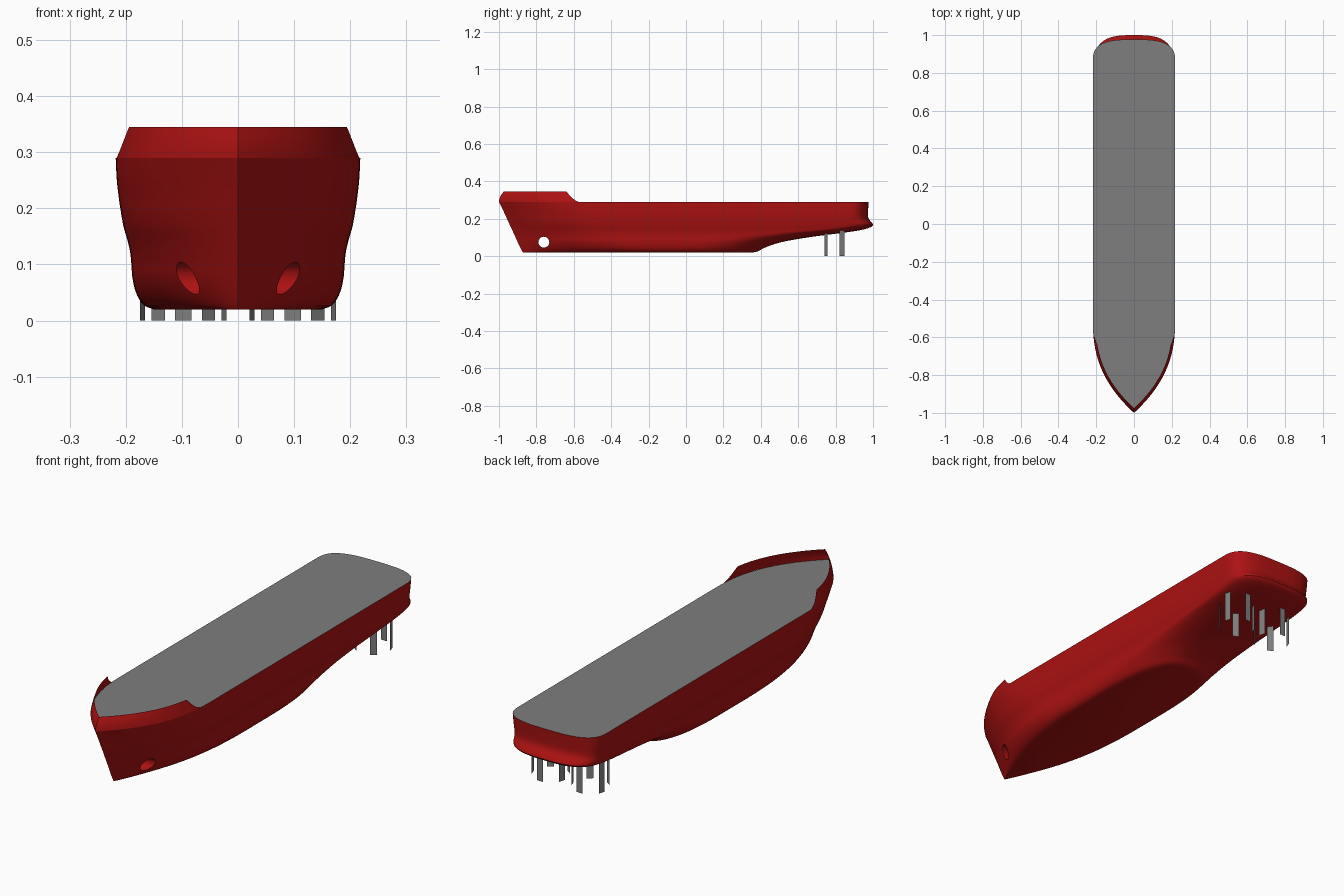
import bpy, bmesh, math
from mathutils import Vector

if "Cube" in bpy.data.objects:
    bpy.data.objects.remove(bpy.data.objects["Cube"])


def material(name, rgb):
    m = bpy.data.materials.new(name)
    m.diffuse_color = (*rgb, 1)
    m.use_nodes = True
    m.node_tree.nodes["Principled BSDF"].inputs["Base Color"].default_value = m.diffuse_color
    return m


RED = material("hull_red", (0.42, 0.006, 0.006))
GREY = material("deck_grey", (0.21, 0.21, 0.21))

# Waterlines: height, stem y, stern y, half width, bow taper length, stern corner length
LINES = [
    (.020, -.872, .360, .150, .75, .45),
    (.026, -.876, .385, .166, .72, .46),
    (.045, -.886, .420, .180, .66, .46),
    (.075, -.900, .510, .188, .60, .45),
    (.100, -.911, .650, .190, .58, .45),
    (.120, -.920, .800, .192, .56, .40),
    (.135, -.927, .910, .195, .55, .30),
    (.150, -.934, .975, .199, .54, .20),
    (.167, -.942, 1.00, .204, .53, .15),
    (.195, -.955, .980, .209, .52, .13),
    (.215, -.964, .973, .212, .52, .12),
    (.250, -.980, .974, .216, .51, .12),
    (.290, -1.00, .977, .218, .50, .12),
]


def resample(rows, n):
    """Smoothly insert n waterlines per gap."""
    out = []
    for i in range(len(rows) - 1):
        a, b = Vector(rows[i]), Vector(rows[i + 1])
        p = Vector(rows[max(i - 1, 0)])
        q = Vector(rows[min(i + 2, len(rows) - 1)])
        h = b[0] - a[0]
        ma = (b - p) * (h / (b[0] - p[0]))
        mb = (q - a) * (h / (q[0] - a[0]))
        for k in range(n):
            t = k / n
            v = (a * (2*t**3 - 3*t*t + 1) + ma * (t**3 - 2*t*t + t)
                 + b * (3*t*t - 2*t**3) + mb * (t**3 - t*t))
            v[0] = a[0] + h * t
            out.append(tuple(v))
    out.append(rows[-1])
    return out


def half_outline(z, bow, stern, w, lb, ls):
    """Waterline from stem to stern on the +x side."""
    pts = [(w * (1 - (1 - i / 24) ** 2.5), bow + lb * i / 24, z) for i in range(24)]
    y0, y1 = bow + lb, stern - ls
    pts += [(w, y0 + (y1 - y0) * i / 10, z) for i in range(10)]
    for i in range(21):
        a = math.pi / 2 * i / 20
        c = max(math.cos(a), 0) if i < 20 else 0
        pts.append((w * c ** (2 / 3), y1 + ls * math.sin(a) ** (2 / 3), z))
    return pts


def finish(bm, name, mats):
    bmesh.ops.recalc_face_normals(bm, faces=bm.faces)
    me = bpy.data.meshes.new(name)
    bm.to_mesh(me)
    bm.free()
    for m in mats:
        me.materials.append(m)
    ob = bpy.data.objects.new(name, me)
    bpy.context.collection.objects.link(ob)
    return ob


def activate(ob):
    bpy.ops.object.select_all(action='DESELECT')
    ob.select_set(True)
    bpy.context.view_layer.objects.active = ob


def smooth(ob, deg):
    activate(ob)
    bpy.ops.object.shade_smooth_by_angle(angle=math.radians(deg))


# Hull: stacked waterlines, with flat bottom and grey deck as caps
bm = bmesh.new()
rings = []
for row in resample(LINES, 3):
    half = half_outline(*row)
    loop = half + [(-x, y, z) for x, y, z in half[-2:0:-1]]
    rings.append([bm.verts.new(p) for p in loop])
for a, b in zip(rings, rings[1:]):
    for i in range(len(a)):
        j = (i + 1) % len(a)
        bm.faces.new((a[i], a[j], b[j], b[i]))
bm.faces.new(rings[0])
bm.faces.new(rings[-1]).material_index = 1
hull = finish(bm, "hull", [RED, GREY])

# Bow thruster tunnel cut right through the hull
bpy.ops.mesh.primitive_cylinder_add(vertices=32, radius=.029, depth=1,
                                    location=(0, -.76, .075), rotation=(0, math.pi / 2, 0))
cutter = bpy.context.object
cutter.name = "tunnel_cutter"
cutter.hide_render = True
cutter.data.materials.append(RED)
activate(hull)
mod = hull.modifiers.new("tunnel", 'BOOLEAN')
mod.operation, mod.solver, mod.object = 'DIFFERENCE', 'EXACT', cutter
bpy.ops.object.modifier_apply(modifier=mod.name)
bpy.data.objects.remove(cutter)
smooth(hull, 35)

# Bow bulwark: inward-leaning wall that sweeps down to the deck
START, END = -.64, -.57
bm = bmesh.new()
columns = []
path = []
steps = 60
for i in range(steps + 1):
    y = -1 + (END + 1) * (i / steps) ** 1.3
    path.append((.218 * (1 - (1 - (y + 1) / .5) ** 2.5), y))
for x, y in [(-x, y) for x, y in path[:0:-1]] + path:
    t = min(max((y - START) / (END - START), 0), 1)
    rise = .055 * (1 - t) ** 1.6
    col = []
    for k in range(5):
        h = rise * k / 4
        f = h / .055
        lean = .025 * f * f * max(0, (-.6 - y) / .4)
        col.append(bm.verts.new((x * (1 - .07 * f), y + lean, .29 + h)))
    columns.append(col)
for a, b in zip(columns, columns[1:]):
    for k in range(4):
        bm.faces.new((a[k], b[k], b[k + 1], a[k + 1]))
bmesh.ops.remove_doubles(bm, verts=bm.verts, dist=1e-6)
bulwark = finish(bm, "bow_bulwark", [RED])
smooth(bulwark, 35)

# Two rings of five thin propeller blades under the stern
for side, label in ((-1, "left"), (1, "right")):
    for k in range(5):
        a = math.pi / 2 + k * math.tau / 5
        c = Vector((side * .0975 + .076 * math.cos(a), .81 + .076 * math.sin(a), 0))
        d = Vector((-math.sin(a), math.cos(a), 0)) * .0145
        up = Vector((0, 0, .15))
        bm = bmesh.new()
        bm.faces.new([bm.verts.new(p) for p in (c - d, c + d, c + d + up, c - d + up)])
        finish(bm, f"{label}_propeller_blade_{k + 1}", [GREY])
